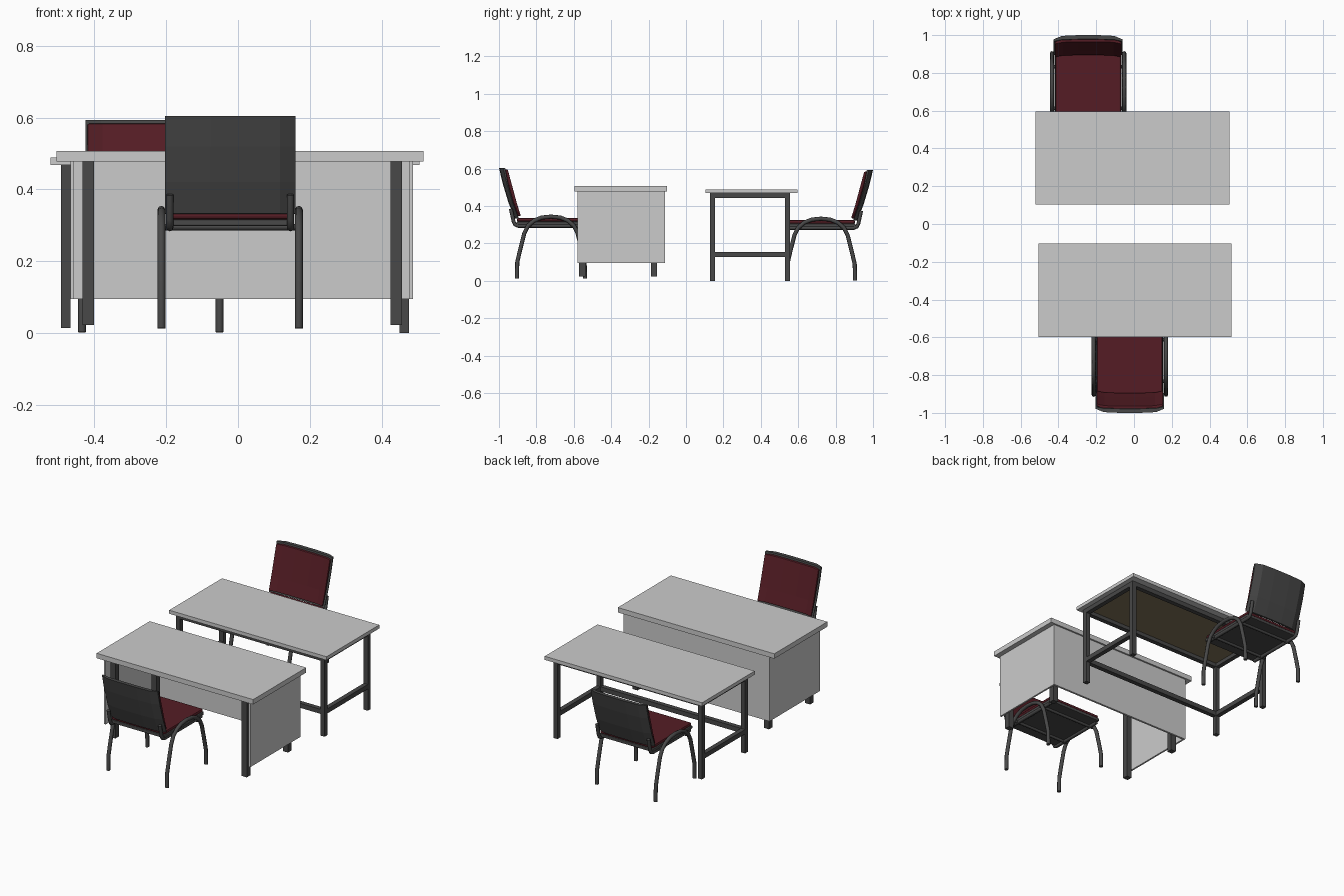
import bpy, bmesh, math

if "Cube" in bpy.data.objects:
    bpy.data.objects.remove(bpy.data.objects["Cube"])

def material(name, rgb):
    m = bpy.data.materials.new(name)
    m.diffuse_color = (*rgb, 1)
    m.use_nodes = True
    m.node_tree.nodes["Principled BSDF"].inputs["Base Color"].default_value = m.diffuse_color
    return m

DARK = material("dark_metal", (0.065, 0.065, 0.065))
RED = material("red_leather", (0.09, 0.012, 0.018))
BROWN = material("brown_board", (0.22, 0.17, 0.10))

def finish(name, bm, mat=None, bevel=0):
    bmesh.ops.recalc_face_normals(bm, faces=bm.faces)
    me = bpy.data.meshes.new(name)
    bm.to_mesh(me)
    bm.free()
    ob = bpy.data.objects.new(name, me)
    bpy.context.collection.objects.link(ob)
    if mat:
        me.materials.append(mat)
    if bevel:
        b = ob.modifiers.new("bevel", 'BEVEL')
        b.width, b.segments = bevel, 2
    return ob

def box(name, x, y, z, mat=None, bevel=0):
    """Box from (min, max) ranges."""
    bm = bmesh.new()
    bmesh.ops.create_cube(bm, size=1)
    for v in bm.verts:
        for i, r in enumerate((x, y, z)):
            v.co[i] = r[0] if v.co[i] < 0 else r[1]
    return finish(name, bm, mat, bevel)

def tube(name, pts, r):
    cu = bpy.data.curves.new(name, 'CURVE')
    cu.dimensions = '3D'
    cu.bevel_depth, cu.bevel_resolution = r, 2
    cu.use_fill_caps = True
    sp = cu.splines.new('POLY')
    sp.points.add(len(pts) - 1)
    for p, co in zip(sp.points, pts):
        p.co = (*co, 1)
    cu.materials.append(DARK)
    ob = bpy.data.objects.new(name, cu)
    bpy.context.collection.objects.link(ob)
    return ob

def curved_panel(name, w, levels, mat, bevel):
    """Slab wrapped slightly forward at both sides; levels = (z, rear y, front y)."""
    bm = bmesh.new()
    xs = [(-w, .022), (-w * .76, .004), (-w * .3, 0), (w * .3, 0), (w * .76, .004), (w, .022)]
    rings = []
    for z, rear, front in levels:
        ring = [bm.verts.new((x, rear + d, z)) for x, d in xs]
        ring += [bm.verts.new((x, front + d * .5, z)) for x, d in reversed(xs)]
        rings.append(ring)
    n = len(rings[0])
    for a, b in zip(rings, rings[1:]):
        for i in range(n):
            j = (i + 1) % n
            bm.faces.new((a[i], a[j], b[j], b[i]))
    bm.faces.new(rings[0])
    bm.faces.new(rings[-1])
    return finish(name, bm, mat, bevel)

def chair(tag, cx, cy, dz, turn):
    parts = []
    # side arches forming the legs
    half = [(.182, .013), (.180, .10), (.165, .165), (.142, .255), (.122, .295),
            (.09, .322), (.05, .338), (0, .343)]
    arch = [(-y, z) for y, z in half] + [(y, z) for y, z in reversed(half[:-1])]
    # seat rails turning up into the backrest
    rail = [(.17, .293), (-.175, .293), (-.192, .30), (-.2, .318), (-.215, .385)]
    for side, s in (("left", -1), ("right", 1)):
        parts.append(tube(f"{tag}_{side}_legs", [(s * .1915, y, z) for y, z in arch], .011))
        parts.append(tube(f"{tag}_{side}_seat_rail", [(s * .168, y, z) for y, z in rail], .010))
    # cross bars under the seat
    for i, y in enumerate((-.11, .11)):
        parts.append(tube(f"{tag}_cross_bar_{i}", [(-.19, y, .295), (.19, y, .295)], .009))
    # seat pan and cushion
    parts.append(box(f"{tag}_seat_pan", (-.176, .176), (-.185, .185), (.298, .316), DARK, .004))
    parts.append(box(f"{tag}_seat_cushion", (-.173, .173), (-.182, .182), (.316, .335), RED, .008))
    # back shell and cushion
    parts.append(curved_panel(f"{tag}_back_shell", .182,
        [(.332, -.194, -.182), (.42, -.228, -.213), (.52, -.258, -.241), (.604, -.278, -.256)], DARK, .002))
    parts.append(curved_panel(f"{tag}_back_cushion", .176,
        [(.345, -.19, -.171), (.42, -.218, -.194), (.52, -.246, -.221), (.594, -.264, -.241)], RED, .006))
    for p in parts:
        p.location = (cx, cy, dz)
        p.rotation_euler.z = turn

chair("front_chair", -.022, -.722, 0, 0)
chair("back_chair", -.243, .722, -.011, math.pi)

# front desk: top, side panels, rear modesty panel, legs
box("desk_top", (-.505, .517), (-.597, -.102), (.478, .507))
for side, x in (("left", (-.467, -.457)), ("right", (.477, .487))):
    box(f"desk_{side}_panel", x, (-.581, -.112), (.094, .478))
box("desk_back_panel", (-.457, .477), (-.124, -.112), (.094, .478))
for sx, x in (("left", -.417), ("right", .441)):
    for sy, y in (("front", -.555), ("back", -.171)):
        box(f"desk_{sy}_{sx}_leg", (x - .0165, x + .0165), (y - .0165, y + .0165), (.022, .478), DARK)

# back table: top, brown underside, legs
box("table_top", (-.522, .505), (.104, .596), (.468, .489))
box("table_underside", (-.48, .463), (.14, .545), (.464, .468), BROWN)
LX, RX, FY, BY, R = -.48, .463, .141, .543, .0135
for sx, x, z0 in (("left", LX, .014), ("right", RX, 0)):
    for sy, y in (("front", FY), ("back", BY)):
        box(f"table_{sy}_{sx}_leg", (x - R, x + R), (y - R, y + R), (z0, .468), DARK)
    # end apron and end stretcher
    for part, z in (("apron", (.442, .468)), ("stretcher", (.128, .155))):
        box(f"table_{sx}_{part}", (x - R, x + R), (FY + R, BY - R), z, DARK)
# long aprons and the long low stretcher
for name, y, z in (("front_apron", FY, (.442, .468)), ("back_apron", BY, (.442, .468)),
                   ("front_stretcher", FY, (.128, .155))):
    box(f"table_{name}", (LX + R, RX - R), (y - R, y + R), z, DARK)
